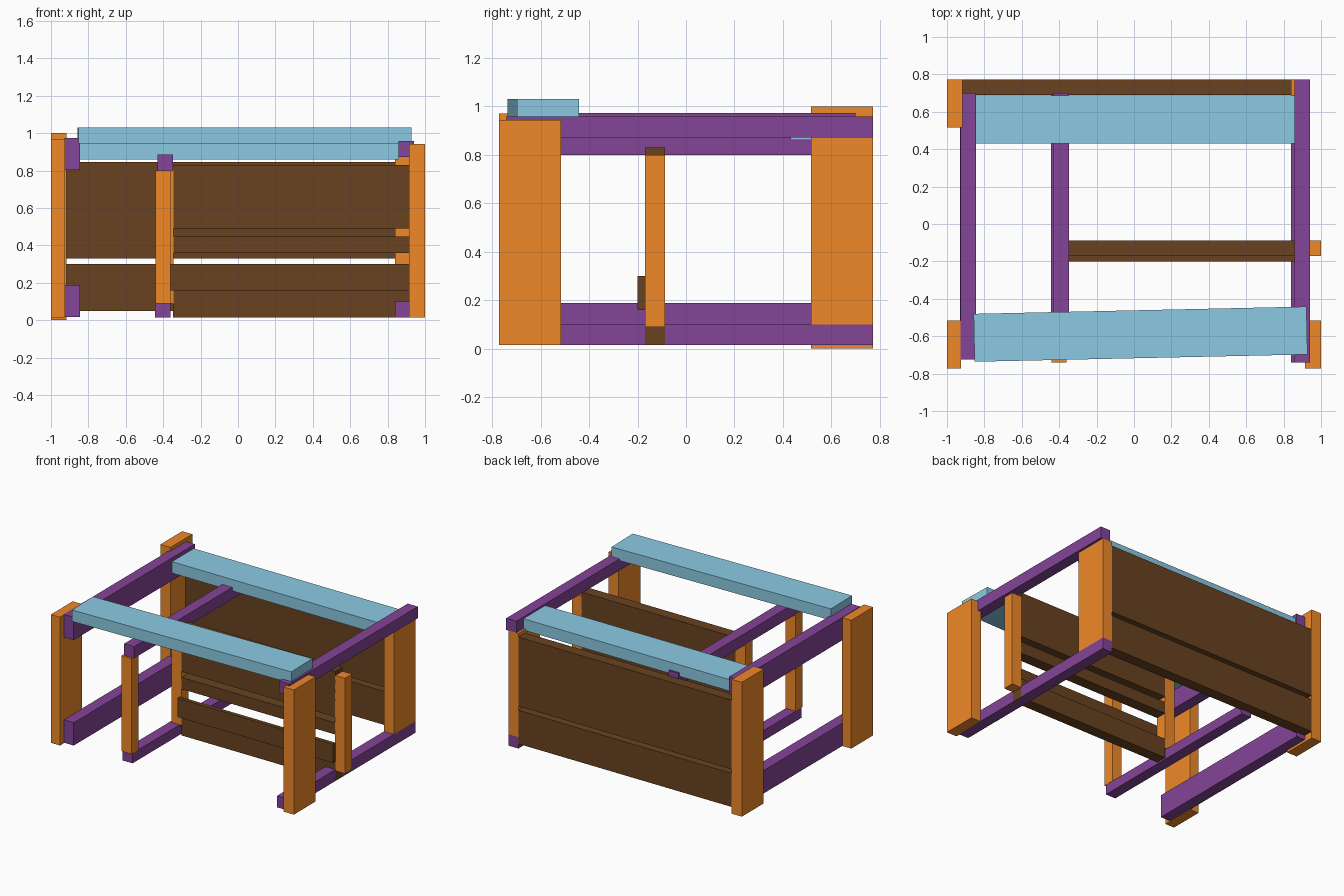
import bpy
from math import radians

if "Cube" in bpy.data.objects:
    bpy.data.objects.remove(bpy.data.objects["Cube"])


def material(name, rgb):
    m = bpy.data.materials.new(name)
    m.diffuse_color = (*rgb, 1)
    m.use_nodes = True
    m.node_tree.nodes["Principled BSDF"].inputs["Base Color"].default_value = m.diffuse_color
    return m


ORANGE = material("post_orange", (0.87, 0.25, 0.022))
PURPLE = material("rail_purple", (0.232, 0.058, 0.314))
BROWN = material("panel_brown", (0.14, 0.055, 0.015))
BLUE = material("top_blue", (0.258, 0.589, 0.767))


def box(name, mat, x, y, z, turn=0):
    """Box from (min, max) ranges on each axis, optionally turned about z."""
    bpy.ops.mesh.primitive_cube_add(
        size=1, location=[sum(r) / 2 for r in (x, y, z)], rotation=(0, 0, radians(turn)))
    ob = bpy.context.object
    ob.name = name
    ob.scale = [r[1] - r[0] for r in (x, y, z)]
    ob.data.materials.append(mat)
    return ob


# Wide corner posts
FRONT, BACK = (-0.772, -0.515), (0.515, 0.772)
box("front_left_post", ORANGE, (-1.0, -0.925), FRONT, (0.015, 0.97))
box("back_left_post", ORANGE, (-1.0, -0.917), BACK, (0.0, 1.0))
box("front_right_post", ORANGE, (0.915, 1.0), FRONT, (0.015, 0.943))
box("back_right_post", ORANGE, (0.84, 0.922), BACK, (0.10, 0.872))

# Slim middle posts
MID = (-0.17, -0.087)
box("front_divider_post", ORANGE, (-0.442, -0.36), (-0.74, -0.657), (0.09, 0.80))
box("middle_left_post", ORANGE, (-0.428, -0.346), MID, (0.09, 0.80))
box("middle_right_post", ORANGE, (0.918, 1.0), MID, (0.09, 0.80))

# Front-to-back rails, lower and upper
LEFT_Y, RIGHT_Y = (-0.725, 0.70), (-0.74, 0.772)
box("left_lower_rail", PURPLE, (-0.93, -0.845), LEFT_Y, (0.018, 0.188))
box("left_upper_rail", PURPLE, (-0.928, -0.845), LEFT_Y, (0.803, 0.973))
box("divider_lower_rail", PURPLE, (-0.443, -0.361), LEFT_Y, (0.015, 0.09))
box("divider_upper_rail", PURPLE, (-0.43, -0.348), LEFT_Y, (0.80, 0.887))
box("right_lower_rail", PURPLE, (0.84, 0.922), RIGHT_Y, (0.015, 0.10))
box("right_upper_rail", PURPLE, (0.857, 0.94), RIGHT_Y, (0.872, 0.958))

# Back panel boards
for i, z in enumerate([(0.05, 0.30), (0.33, 0.845)]):
    box(f"back_board_{i + 1}", BROWN, (-0.917, 0.84), (0.69, 0.772), z)

# Inner panel boards, with one thin board set in front
for i, z in enumerate([(0.015, 0.16), (0.36, 0.447), (0.49, 0.83)]):
    box(f"inner_board_{i + 1}", BROWN, (-0.347, 0.922), MID, z)
box("inner_front_board", BROWN, (-0.36, 0.922), (-0.20, -0.17), (0.16, 0.30))

# Top boards, the front one slightly askew
box("back_top_board", BLUE, (-0.85, 0.857), (0.431, 0.688), (0.86, 0.945))
box("front_top_board", BLUE, (-0.855, 0.925), (-0.717, -0.461), (0.945, 1.03), turn=1.25)
